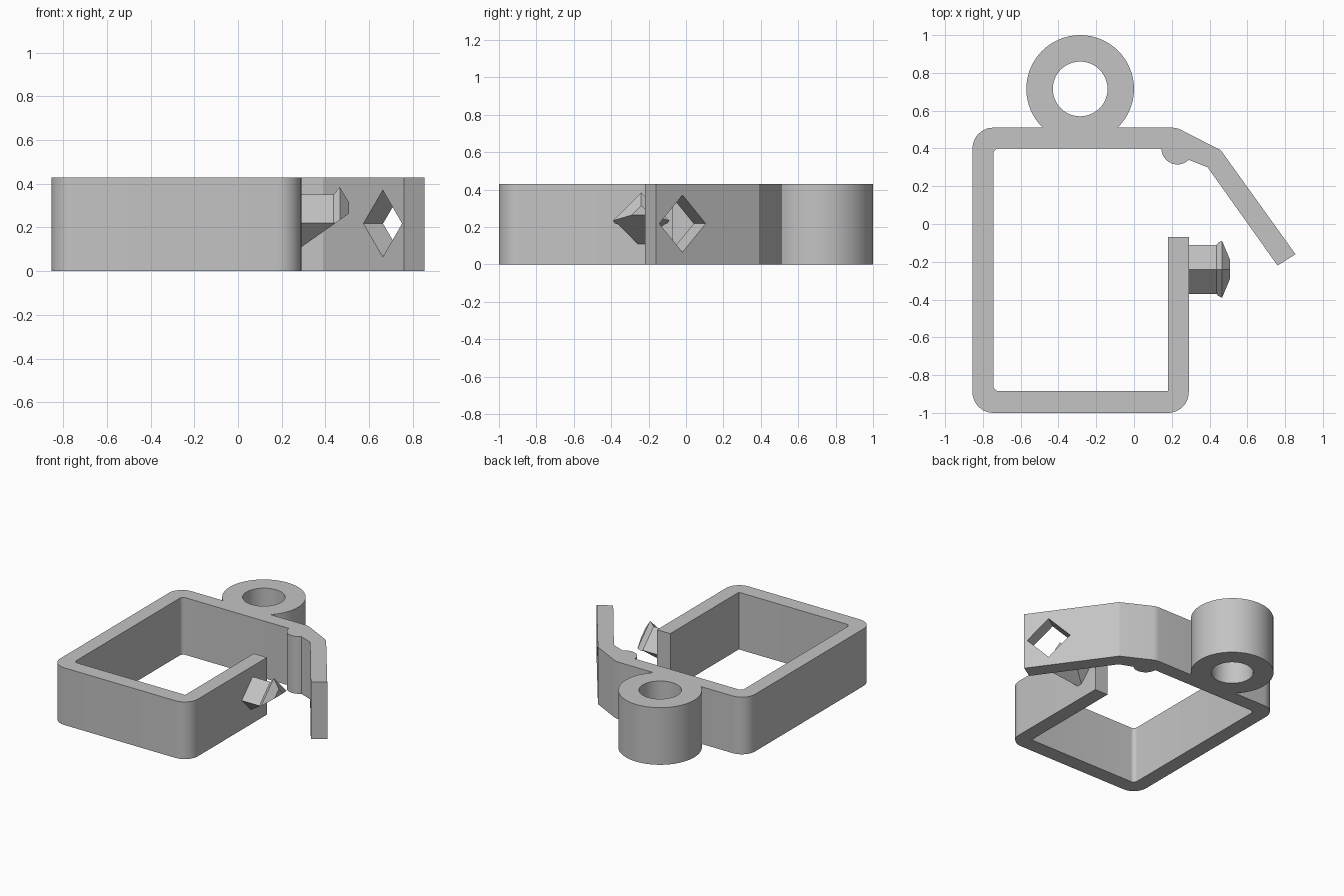
import bpy, bmesh, math
from mathutils import Matrix, Vector

if "Cube" in bpy.data.objects:
    bpy.data.objects.remove(bpy.data.objects["Cube"])

HEIGHT = 0.43
MID = HEIGHT / 2

grey = bpy.data.materials.new("grey")
grey.diffuse_color = (0.55, 0.55, 0.55, 1)
grey.use_nodes = True
grey.node_tree.nodes["Principled BSDF"].inputs["Base Color"].default_value = grey.diffuse_color


def arc(cx, cy, r, a0, a1, n):
    angles = [math.radians(a0 + (a1 - a0) * i / n) for i in range(n + 1)]
    return [(cx + r * math.cos(a), cy + r * math.sin(a)) for a in angles]


def make_object(name, bm):
    bmesh.ops.recalc_face_normals(bm, faces=bm.faces[:])
    mesh = bpy.data.meshes.new(name)
    bm.to_mesh(mesh)
    bm.free()
    mesh.materials.append(grey)
    obj = bpy.data.objects.new(name, mesh)
    bpy.context.collection.objects.link(obj)
    return obj


def prism(name, points, z0, z1, matrix=Matrix.Identity(4)):
    """Extrude a closed 2D outline from z0 to z1."""
    bm = bmesh.new()
    face = bm.faces.new([bm.verts.new((x, y, z0)) for x, y in points])
    ext = bmesh.ops.extrude_face_region(bm, geom=[face])
    top = [v for v in ext["geom"] if isinstance(v, bmesh.types.BMVert)]
    bmesh.ops.translate(bm, verts=top, vec=(0, 0, z1 - z0))
    bm.transform(matrix)
    return make_object(name, bm)


def cut(target, cutter):
    mod = target.modifiers.new("cut", "BOOLEAN")
    mod.operation = "DIFFERENCE"
    mod.solver = "EXACT"
    mod.object = cutter
    bpy.ops.object.select_all(action="DESELECT")
    bpy.context.view_layer.objects.active = target
    target.select_set(True)
    bpy.ops.object.modifier_apply(modifier=mod.name)
    bpy.data.objects.remove(cutter)


# Clasp body: open frame, hinge bump, latch arm and hanging ring in one outline
ring_x, ring_y, ring_r = -0.285, 0.715, 0.285
outline = (
    arc(-0.745, -0.89, 0.11, 180, 270, 10)           # outer front corners
    + arc(0.18, -0.89, 0.11, 270, 360, 10)
    + [(0.29, -0.07), (0.18, -0.07), (0.18, -0.885)]  # free wall end
    + arc(-0.715, -0.855, 0.03, 270, 180, 6)         # inner left corners
    + arc(-0.715, 0.37, 0.03, 180, 90, 6)
    + arc(0.23, 0.40, 0.085, 180, 315, 14)           # hinge bump
    + [(0.39, 0.30), (0.76, -0.22), (0.855, -0.16), (0.46, 0.39)]  # latch arm
    + arc(0.20, 0.40, 0.11, 65, 90, 4)               # shoulder
    + arc(ring_x, ring_y, ring_r, -46, 226, 48)      # hanging ring
    + arc(-0.745, 0.40, 0.11, 90, 180, 10)           # outer back corner
)
body = prism("clasp_body", outline, 0, HEIGHT)

# Round hole through the ring
cut(body, prism("ring_cutter", arc(ring_x, ring_y, 0.145, 0, 352.5, 47), -0.1, HEIGHT + 0.1))

# Diamond hole through the latch arm
along = Vector((0.583, -0.812, 0)).normalized()
normal = Vector((-along.y, along.x, 0))
up = Vector((0, 0, 1))
frame = Matrix((along, up, normal)).transposed().to_4x4()
frame.translation = (0.707, -0.052, MID + 0.003)
cut(body, prism("diamond_cutter", arc(0, 0, 0.153, 0, 270, 3), -0.12, 0.12, frame))

bpy.ops.object.shade_smooth_by_angle(angle=math.radians(20))

# Latch peg: diamond shaft with a flared, tapered head
bm = bmesh.new()
rings = []
for x, half in [(0.28, 0.13), (0.437, 0.13), (0.466, 0.165), (0.508, 0.095)]:
    rings.append([bm.verts.new((x, -0.24 + dy, MID + 0.005 + dz))
                  for dy, dz in arc(0, 0, half, 0, 270, 3)])
for a, b in zip(rings, rings[1:]):
    for i in range(4):
        j = (i + 1) % 4
        bm.faces.new((a[i], a[j], b[j], b[i]))
bm.faces.new(rings[0])
bm.faces.new(rings[-1])
bmesh.ops.recalc_face_normals(bm, faces=bm.faces[:])
# Sloped underside of the peg
geom = bm.verts[:] + bm.edges[:] + bm.faces[:]
res = bmesh.ops.bisect_plane(bm, geom=geom, plane_co=(0.29, 0, 0.11),
                             plane_no=(0.155, 0, -0.22), clear_outer=True)
edges = [e for e in res["geom_cut"] if isinstance(e, bmesh.types.BMEdge)]
bmesh.ops.holes_fill(bm, edges=edges, sides=0)
make_object("latch_peg", bm)
